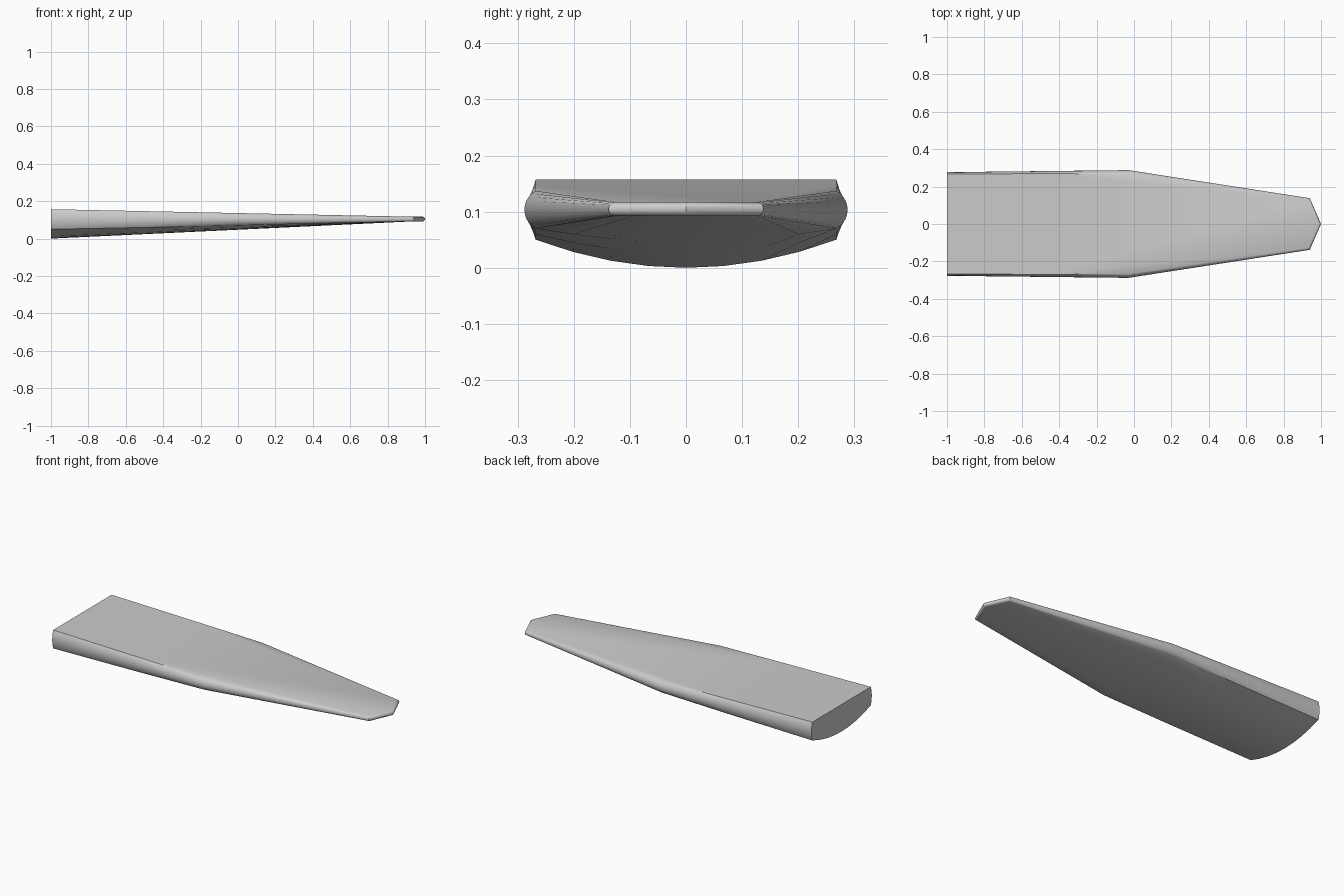
import bpy, bmesh, math

if "Cube" in bpy.data.objects:
    bpy.data.objects.remove(bpy.data.objects["Cube"])

mat = bpy.data.materials.new("plain_grey")
mat.use_nodes = True
grey = (0.6, 0.6, 0.6, 1)
mat.diffuse_color = grey
mat.node_tree.nodes["Principled BSDF"].inputs["Base Color"].default_value = grey

ARC = 10      # steps around each rounded edge
COLS = 8      # steps across the curved underside


def top_z(x):
    return 0.157 - 0.0206 * (x + 1)


def keel_z(x):
    return 0.0474 * (x + 1)


def rim(h, s):
    """Circular edge arc from bottom to top: (inset, height from centre)."""
    r = (h * h + s * s) / (2 * s)
    a = 2 * math.atan(s / h)
    angles = [a * (2 * k / ARC - 1) for k in range(ARC + 1)]
    return [(r * (1 - math.cos(t)), r * math.sin(t)) for t in angles]


bm = bmesh.new()
vert = bm.verts.new


def station(x, half, edge_z, s, mx=0, my=1):
    """Rim columns on both sides plus the underside row."""
    mid, h = (top_z(x) + edge_z) / 2, (top_z(x) - edge_z) / 2
    arc = rim(h, s)
    sides = [[vert((x - mx * d, sy * (half - my * d), mid + z)) for d, z in arc]
             for sy in (-1, 1)]
    w, xb = half - my * arc[0][0], x - mx * arc[0][0]
    us = [2 * i / COLS - 1 for i in range(1, COLS)]
    inner = [vert((xb, u * w, keel_z(x) + (edge_z - keel_z(x)) * u * u)) for u in us]
    return sides, [sides[0][0]] + inner + [sides[1][0]]


def bridge(a, b):
    for i in range(len(a) - 1):
        bm.faces.new((a[i], a[i + 1], b[i + 1], b[i]))


# Stations from the thick root to the tip shoulders
stations = [
    station(-1, 0.277, 0.05, 0.009),
    station(-0.47, 0.283, 0.06, 0.014),
    station(-0.03, 0.288, 0.07, 0.02),
    station(0.94, 0.138, 0.092, 0.0124, 0.7, 0.9),
]
for (sa, ua), (sb, ub) in zip(stations, stations[1:]):
    bridge(ua, ub)
    for side in (0, 1):
        bridge(sa[side], sb[side])

# Pointed rounded tip
z_top, z_low = top_z(0.94), 0.092
point = [vert((1 - 1.09 * d, 0, (z_top + z_low) / 2 + z))
         for d, z in rim((z_top - z_low) / 2, 0.0124)]
shoulders, under = stations[-1]
for side in shoulders:
    bridge(side, point)
bm.faces.new(under + [point[0]])

# Flat top and flat root end
right = [s[0][0][-1] for s in stations]
left = [s[0][1][-1] for s in stations]
bm.faces.new(right + [point[-1]] + left[::-1])
(root_r, root_l), root_under = stations[0]
bm.faces.new(root_under + root_l[1:] + root_r[:0:-1])

bmesh.ops.recalc_face_normals(bm, faces=bm.faces)
mesh = bpy.data.meshes.new("tapered_blade")
bm.to_mesh(mesh)
bm.free()
mesh.materials.append(mat)
blade = bpy.data.objects.new("tapered_blade", mesh)
bpy.context.collection.objects.link(blade)

bpy.context.view_layer.objects.active = blade
blade.select_set(True)
bpy.ops.object.shade_smooth_by_angle(angle=math.radians(35))
